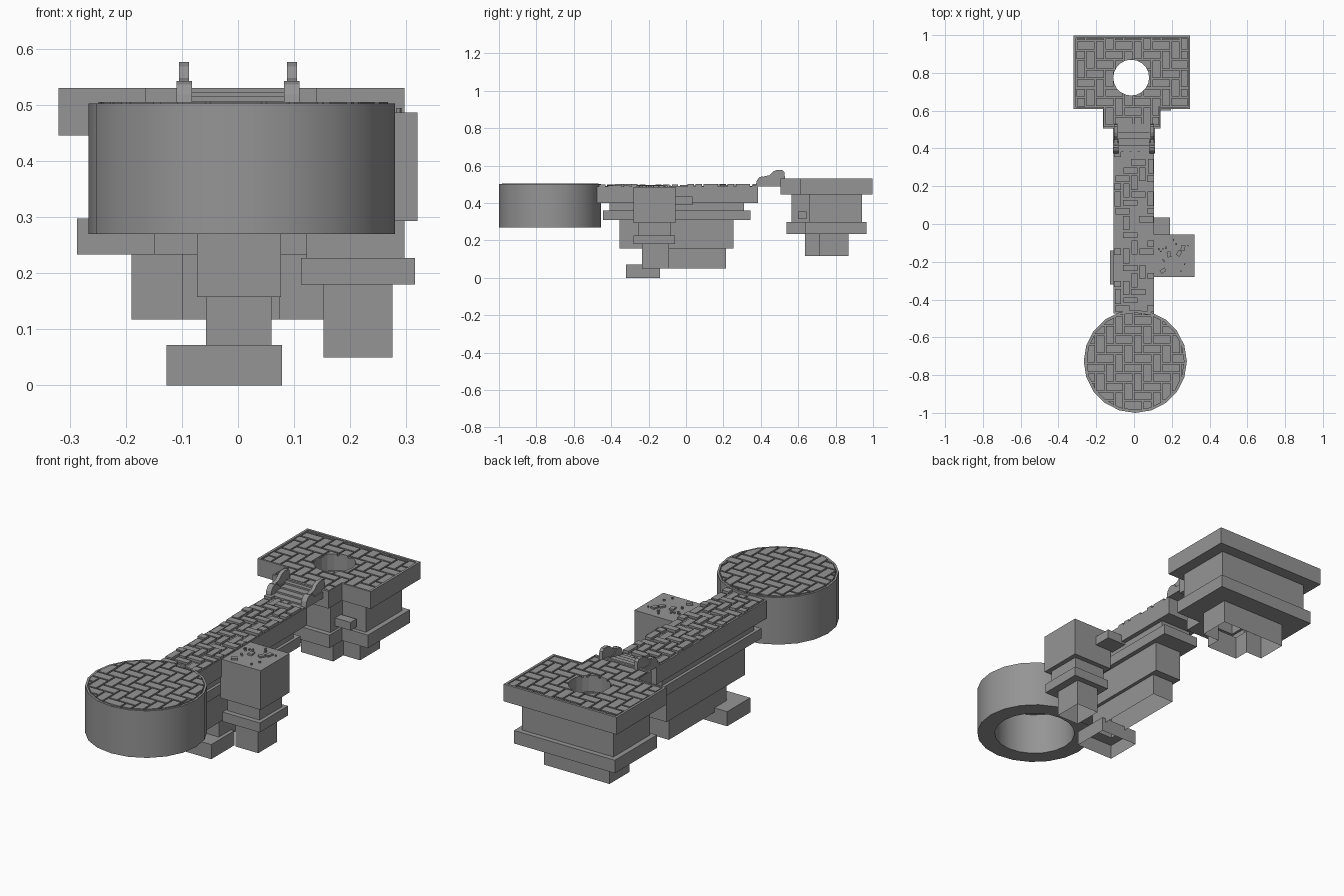
import bpy, bmesh, math, random
from mathutils import Matrix

random.seed(4)
if "Cube" in bpy.data.objects:
    bpy.data.objects.remove(bpy.data.objects["Cube"], do_unlink=True)

stone = bpy.data.materials.new("grey stone")
stone.use_nodes = True
GREY = (0.3, 0.3, 0.3, 1)
stone.diffuse_color = GREY
stone.node_tree.nodes["Principled BSDF"].inputs["Base Color"].default_value = GREY


def finish(name, bm):
    """Turn a bmesh into a named stone object."""
    bmesh.ops.recalc_face_normals(bm, faces=bm.faces)
    mesh = bpy.data.meshes.new(name)
    bm.to_mesh(mesh)
    bm.free()
    mesh.materials.append(stone)
    obj = bpy.data.objects.new(name, mesh)
    bpy.context.collection.objects.link(obj)
    return obj


def rect(x0, x1, y0, y1):
    return [(x0, y0), (x1, y0), (x1, y1), (x0, y1)]


def circle(cx, cy, r, n):
    return [(cx + r * math.cos(math.tau * i / n), cy + r * math.sin(math.tau * i / n))
            for i in range(n)]


def tee(i):
    """Plaza outline: a wide block with a narrower front tongue, inset by i."""
    left, right, front = -0.32 + i, 0.297 - i, 0.61 + 0.8 * i
    tl, tr, tip = -0.165 + i / 2, 0.14 - i / 2, 0.505 + i
    return [(tl, tip), (tr, tip), (tr, front), (right, front), (right, 0.998 - i),
            (left, 0.998 - i), (left, front), (tl, front)]


def add_prism(bm, outline, z0, z1):
    low = [bm.verts.new((x, y, z0)) for x, y in outline]
    high = [bm.verts.new((x, y, z1)) for x, y in outline]
    n = len(low)
    bm.faces.new(low[::-1])
    bm.faces.new(high)
    for i in range(n):
        j = (i + 1) % n
        bm.faces.new((low[i], low[j], high[j], high[i]))


def prism(name, outline, z0, z1):
    bm = bmesh.new()
    add_prism(bm, outline, z0, z1)
    return finish(name, bm)


def stepped_shell(name, layers, cap=True):
    """Stack of (outline, top, bottom) layers, hollow and open underneath."""
    bm = bmesh.new()
    loops = [[bm.verts.new((x, y, z)) for x, y in outline]
             for outline, top, bottom in layers for z in (top, bottom)]
    if cap:
        bm.faces.new(loops[0])
    for a, b in zip(loops, loops[1:]):
        for i in range(len(a)):
            j = (i + 1) % len(a)
            bm.faces.new((a[i], b[i], b[j], a[j]))
    return finish(name, bm)


def boolean(obj, cutter, operation):
    """Apply a boolean and throw the cutter away."""
    mod = obj.modifiers.new("cut", 'BOOLEAN')
    mod.operation, mod.object, mod.solver = operation, cutter, 'EXACT'
    graph = bpy.context.evaluated_depsgraph_get()
    mesh = bpy.data.meshes.new_from_object(obj.evaluated_get(graph))
    obj.modifiers.clear()
    obj.data = mesh
    bpy.data.objects.remove(cutter, do_unlink=True)


def paving(name, outline, z0, z1, cell, gap, rough=0):
    """Herringbone paving stones clipped to an outline."""
    xs, ys = zip(*outline)
    bm = bmesh.new()
    for i in range(-2, int((max(xs) - min(xs)) / cell) + 2):
        for j in range(-2, int((max(ys) - min(ys)) / cell) + 2):
            k = (i - j) % 4
            if k not in (0, 3):
                continue
            w, h = (2, 1) if k == 0 else (1, 2)
            x, y = min(xs) + i * cell, min(ys) + j * cell
            j1, j2 = [random.uniform(0, rough) for _ in range(2)]
            add_prism(bm, rect(x + gap / 2 + j1, x + w * cell - gap / 2,
                               y + gap / 2 + j2, y + h * cell - gap / 2),
                      z0, z1 + random.uniform(-rough, rough))
    tiles = finish(name, bm)
    boolean(tiles, prism("clip", outline, z0 - 0.02, z1 + 0.04), 'INTERSECT')
    return tiles


# Round platform: hollow drum with paved top
DX, DY, DR = 0.007, -0.727, 0.273
drum_layers = [(0.19, 0.48), (0.19, 0.27), (DR, 0.27), (DR, 0.502), (0.263, 0.502), (0.263, 0.496)]
bm = bmesh.new()
rings = [[bm.verts.new((x, y, z)) for x, y in circle(DX, DY, r, 20)] for r, z in drum_layers]
for a, b in zip(rings, rings[1:]):
    for i in range(20):
        j = (i + 1) % 20
        bm.faces.new((a[i], a[j], b[j], b[i]))
bm.faces.new(rings[0])
bm.faces.new(rings[-1])
drum = finish("round_platform", bm)
for o in bpy.context.selected_objects:
    o.select_set(False)
drum.select_set(True)
bpy.context.view_layer.objects.active = drum
bpy.ops.object.shade_smooth_by_angle(angle=math.radians(30))
paving("round_platform_paving", circle(DX, DY, 0.26, 20), 0.49, 0.505, 0.05, 0.008)

# Bridge: stepped hollow wall with rough paving
stepped_shell("bridge", [
    (rect(-0.108, 0.107, -0.475, 0.385), 0.488, 0.40),
    (rect(-0.085, 0.085, -0.41, 0.31), 0.40, 0.36),
    (rect(-0.1, 0.1, -0.445, 0.345), 0.36, 0.31),
    (rect(-0.073, 0.077, -0.355, 0.255), 0.31, 0.157),
    (rect(-0.057, 0.06, -0.235, 0.215), 0.157, 0.05)])
paving("bridge_paving", rect(-0.107, 0.106, -0.47, 0.385), 0.48, 0.496, 0.043, 0.008, 0.005)
stepped_shell("bridge_foot", [(rect(-0.127, 0.078, -0.32, -0.14), 0.072, 0)])
prism("bridge_bracket", rect(0.07, 0.19, -0.06, 0.035), 0.39, 0.435)

# Side tower beside the bridge
stepped_shell("side_tower", [
    (rect(0.1, 0.32, -0.28, -0.055), 0.486, 0.293),
    (rect(0.122, 0.297, -0.255, -0.08), 0.293, 0.227),
    (rect(0.112, 0.315, -0.28, -0.06), 0.227, 0.18),
    (rect(0.152, 0.275, -0.235, -0.09), 0.18, 0.05)])
bm = bmesh.new()
for _ in range(16):
    size = random.choice((0.008, 0.012, 0.03))
    spot = Matrix.Translation((random.uniform(0.13, 0.295), random.uniform(-0.255, -0.08), 0.487))
    turn = Matrix.Rotation(random.uniform(0, math.pi), 4, 'Z')
    bmesh.ops.create_cube(bm, size=1, matrix=spot @ turn @ Matrix.Diagonal((size, size * 0.7, 0.014, 1)))
finish("side_tower_rubble", bm)

# Plaza: slab with raised rim and round well, over a stepped hollow base
HOLE = circle(-0.015, 0.775, 0.095, 20)
slab = prism("plaza_slab", tee(0), 0.445, 0.53)
boolean(slab, prism("rim_cut", tee(0.012), 0.518, 0.6), 'DIFFERENCE')
boolean(slab, prism("well_cut", HOLE, 0.3, 0.7), 'DIFFERENCE')
tiles = paving("plaza_paving", tee(0.015), 0.512, 0.527, 0.05, 0.008)
boolean(tiles, prism("tile_well_cut", HOLE, 0.3, 0.7), 'DIFFERENCE')
stepped_shell("plaza_base", [(tee(0.058), 0.446, 0.297), (tee(0.033), 0.297, 0.233),
                             (tee(0.13), 0.233, 0.117)], cap=False)
prism("plaza_bracket", rect(0.09, 0.195, 0.6, 0.645), 0.315, 0.355)

# Stairs from the bridge up to the plaza
for n in range(4):
    prism(f"stair_step_{n + 1}", rect(-0.09, 0.09, 0.38 + 0.035 * n, 0.53),
          0.488, 0.499 + 0.008 * n)

# Curved stair railings with a wider lower end
RAIL = [(0.40, 0.488), (0.40, 0.53), (0.42, 0.543), (0.445, 0.548), (0.465, 0.568),
        (0.485, 0.576), (0.515, 0.576), (0.526, 0.565), (0.53, 0.52), (0.51, 0.488)]
POST = [(0.372, 0.488), (0.378, 0.518), (0.39, 0.536), (0.405, 0.542), (0.43, 0.536),
        (0.44, 0.52), (0.53, 0.52), (0.53, 0.488)]
for side, cx in (("left", 0.096), ("right", -0.096)):
    for part, profile, half in (("rail", RAIL, 0.009), ("rail_base", POST, 0.014)):
        bm = bmesh.new()
        add_prism(bm, profile, cx - half, cx + half)
        for v in bm.verts:
            v.co = (v.co.z, v.co.x, v.co.y)
        finish(f"{side}_stair_{part}", bm)
